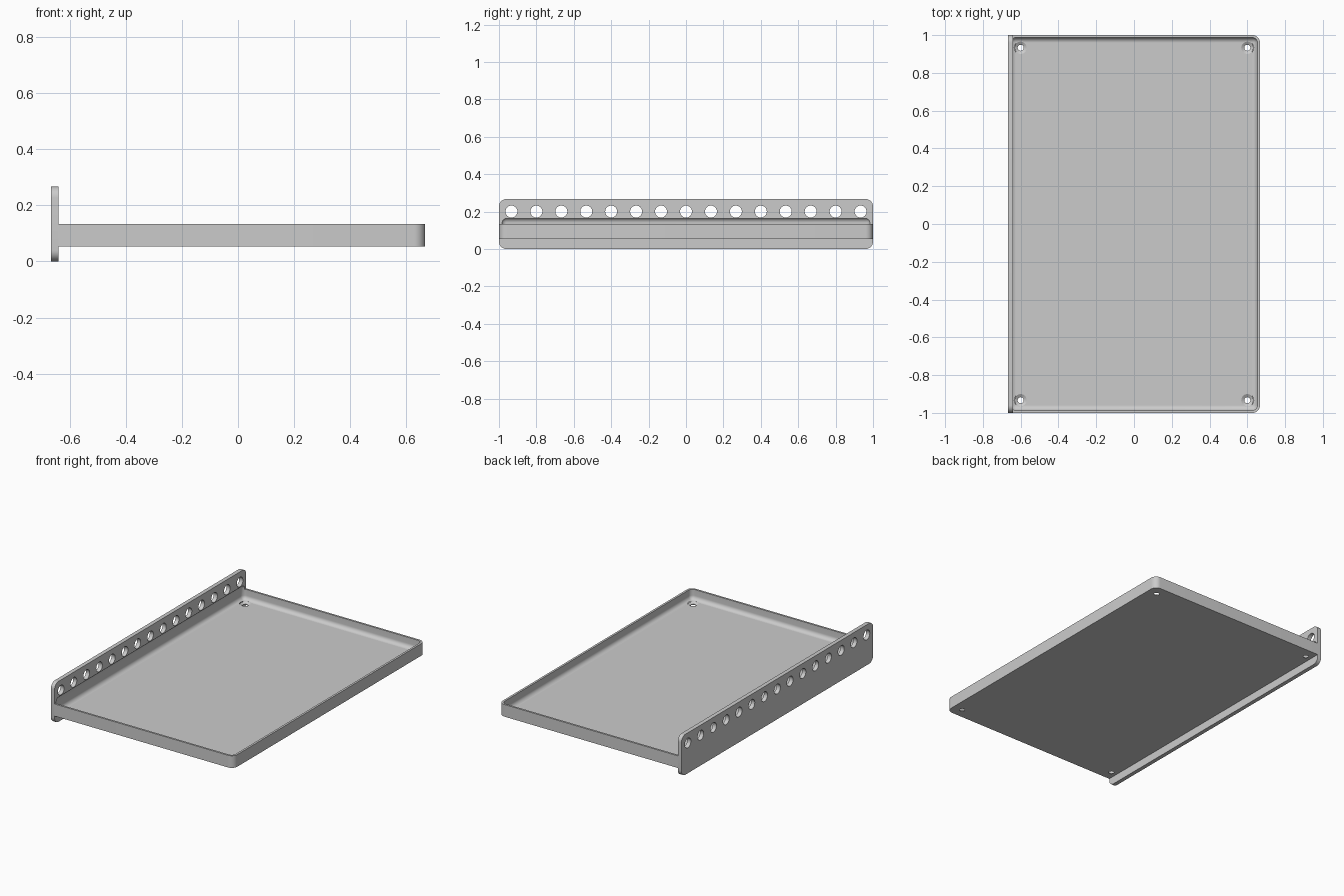
import bpy
import bmesh
from math import radians
from mathutils import Matrix, Vector

if "Cube" in bpy.data.objects:
    bpy.data.objects.remove(bpy.data.objects["Cube"], do_unlink=True)

grey = bpy.data.materials.new("plain grey")
grey.use_nodes = True
grey.diffuse_color = (0.6, 0.6, 0.6, 1)
grey.node_tree.nodes["Principled BSDF"].inputs["Base Color"].default_value = (0.6, 0.6, 0.6, 1)


def finish(name, bm):
    mesh = bpy.data.meshes.new(name)
    bm.to_mesh(mesh)
    bm.free()
    mesh.materials.append(grey)
    obj = bpy.data.objects.new(name, mesh)
    bpy.context.collection.objects.link(obj)
    return obj


def box(name, low, high, radius, choose):
    """Box between two corners, with the chosen edges rounded."""
    low, high = Vector(low), Vector(high)
    bm = bmesh.new()
    bmesh.ops.create_cube(bm, size=1)
    for v in bm.verts:
        v.co = (low + high) / 2 + v.co * (high - low)
    edges = [e for e in bm.edges if choose(*[v.co for v in e.verts])]
    bmesh.ops.bevel(bm, geom=edges, offset=radius, segments=8, profile=0.5,
                    affect='EDGES', clamp_overlap=True)
    return finish(name, bm)


def cones(name, places, r1, r2, depth, axis='Z'):
    """Cylinders or cones, one at each place."""
    bm = bmesh.new()
    turn = Matrix.Rotation(radians(90), 4, 'Y') if axis == 'X' else Matrix()
    for p in places:
        bmesh.ops.create_cone(bm, cap_ends=True, segments=32, radius1=r1, radius2=r2,
                              depth=depth, matrix=Matrix.Translation(p) @ turn)
    return finish(name, bm)


def cut(obj, cutters):
    for c in cutters:
        mod = obj.modifiers.new("cut", 'BOOLEAN')
        mod.operation, mod.solver, mod.object = 'DIFFERENCE', 'EXACT', c
    graph = bpy.context.evaluated_depsgraph_get()
    mesh = bpy.data.meshes.new_from_object(obj.evaluated_get(graph))
    obj.modifiers.clear()
    obj.data = mesh


# Tray body, rounded at the two free corners
FACE, BASE, FLOOR, RIM = -0.64, 0.053, 0.067, 0.133
tray = box("tray", (FACE, -1, BASE), (0.667, 1, RIM), 0.04,
           lambda a, b: a.x > 0 and b.x > 0 and abs(a.z - b.z) > 0.01)

# Upright mounting flange, rounded at its four corners
flange = box("mounting_flange", (-0.667, -1, 0), (FACE, 1, 0.267), 0.04,
             lambda a, b: abs(a.x - b.x) > 0.01)

# Hollow of the tray, which also recesses the flange face slightly
hollow = box("hollow_cutter", (-0.653, -0.987, FLOOR), (0.653, 0.987, 0.167), 0.027,
             lambda a, b: True)

# Countersunk screw holes in the tray corners
corners = [(x, y) for x in (-0.6, 0.6) for y in (-0.933, 0.933)]
bores = cones("bore_cutter", [(x, y, 0.06) for x, y in corners], 0.016, 0.016, 0.06)
sinks = cones("sink_cutter", [(x, y, 0.062) for x, y in corners], 0.014, 0.034, 0.012)
heads = cones("head_cutter", [(x, y, 0.082) for x, y in corners], 0.034, 0.034, 0.03)

# Row of holes along the flange
row = cones("row_cutter", [(-0.65, (i - 7) * 2 / 15, 0.2) for i in range(15)],
            0.032, 0.032, 0.1, 'X')

cut(tray, [hollow, bores, sinks, heads])
cut(flange, [hollow, row])
for helper in (hollow, bores, sinks, heads, row):
    bpy.data.objects.remove(helper, do_unlink=True)

# Smooth rounded edges, keep the corners crisp
for obj in (tray, flange):
    bpy.ops.object.select_all(action='DESELECT')
    obj.select_set(True)
    bpy.context.view_layer.objects.active = obj
    bpy.ops.object.shade_smooth_by_angle(angle=radians(30))
